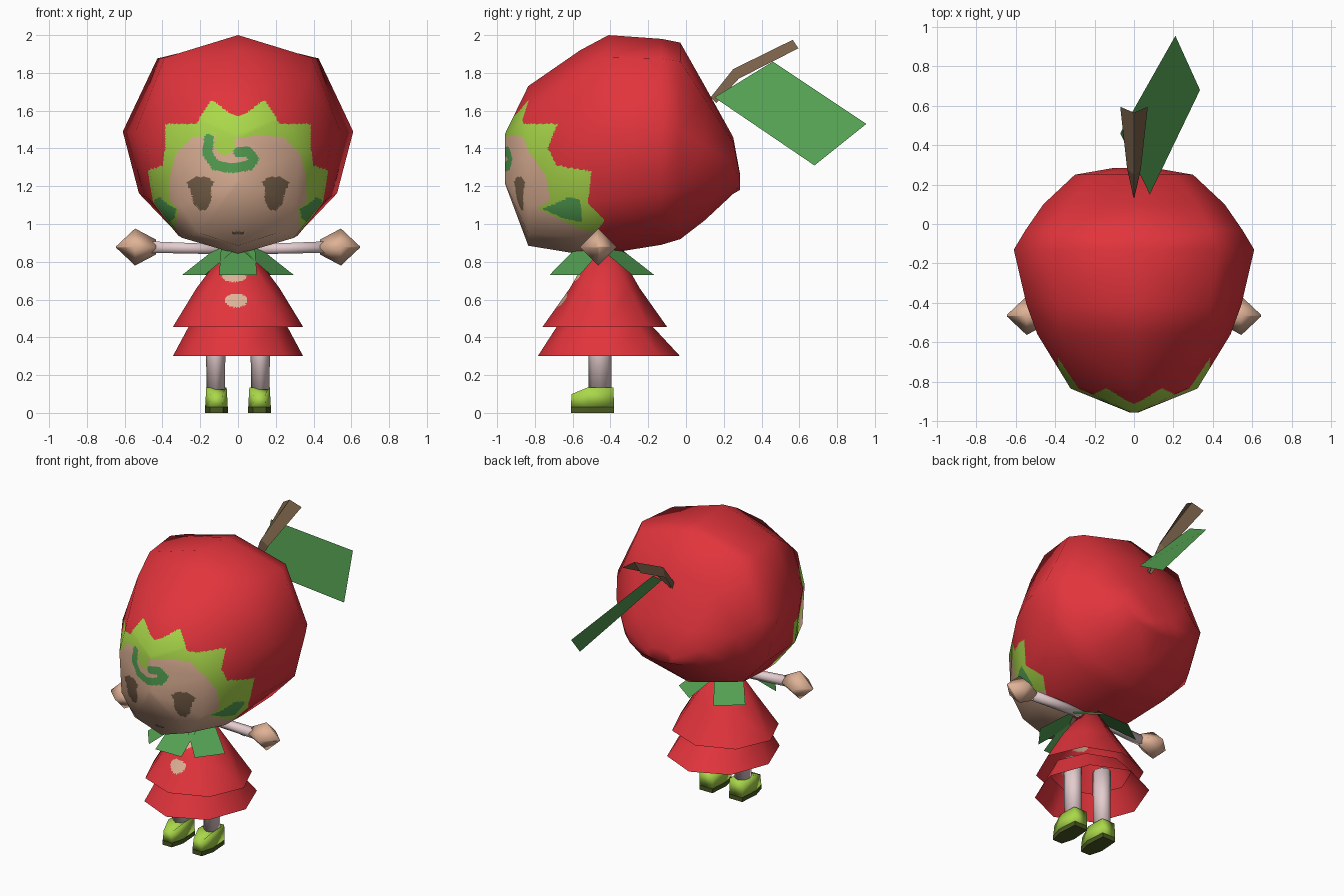
import bpy, bmesh, math
from mathutils import Vector
from mathutils.bvhtree import BVHTree
from mathutils.interpolate import poly_3d_calc
from mathutils.geometry import intersect_point_line

if "Cube" in bpy.data.objects:
    bpy.data.objects.remove(bpy.data.objects["Cube"])


def material(name, rgb):
    m = bpy.data.materials.new(name)
    m.diffuse_color = [(c / 255 / 12.92 if c < 10 else ((c / 255 + 0.055) / 1.055) ** 2.4) for c in rgb] + [1]
    m.use_nodes = True
    m.node_tree.nodes["Principled BSDF"].inputs["Base Color"].default_value = m.diffuse_color
    return m


RED = material("apple red", (226, 52, 60))
LIME = material("lime", (170, 216, 74))
SKIN = material("skin", (223, 178, 150))
GREEN = material("leaf green", (84, 160, 82))
BROWN = material("brown", (122, 98, 74))
PINK = material("pale pink", (228, 204, 206))
OLIVE = material("dark olive", (72, 88, 34))


def make(name, verts, faces, mats, smooth=True):
    mesh = bpy.data.meshes.new(name)
    bm = bmesh.new()
    vs = [bm.verts.new(v) for v in verts]
    for f in faces:
        bm.faces.new([vs[i] for i in f])
    bmesh.ops.recalc_face_normals(bm, faces=bm.faces[:])
    bm.to_mesh(mesh)
    bm.free()
    for m in mats:
        mesh.materials.append(m)
    obj = bpy.data.objects.new(name, mesh)
    bpy.context.collection.objects.link(obj)
    mesh.polygons.foreach_set("use_smooth", [smooth] * len(mesh.polygons))
    return obj


def loft(name, rings, mats, caps=(True, True), smooth=True):
    n = len(rings[0])
    faces = [(r * n + i, r * n + (i + 1) % n, (r + 1) * n + (i + 1) % n, (r + 1) * n + i)
             for r in range(len(rings) - 1) for i in range(n)]
    if caps[0]:
        faces.append(list(range(n)))
    if caps[1]:
        faces.append([(len(rings) - 1) * n + i for i in range(n)])
    return make(name, [p for r in rings for p in r], faces, mats, smooth)


def ring_z(x, y, z, rx, ry, n=8):
    return [(x + rx * math.sin(math.tau * i / n), y - ry * math.cos(math.tau * i / n), z) for i in range(n)]


def ring_x(x, y, z, r, n):
    return [(x, y + r * math.cos(math.tau * i / n), z + r * math.sin(math.tau * i / n)) for i in range(n)]


def inside(u, v, poly):
    hit = False
    for (a, b), (c, d) in zip(poly, poly[1:] + poly[:1]):
        if (b > v) != (d > v) and u < (c - a) * (v - b) / (d - b) + a:
            hit = not hit
    return hit


def paint(obj, y_limit, cuts, rule):
    """Refine the front faces, colour them by rule, keep the coarse smooth shading."""
    bm = bmesh.new()
    bm.from_mesh(obj.data)
    bmesh.ops.triangulate(bm, faces=bm.faces[:])
    bm.normal_update()
    tree = BVHTree.FromBMesh(bm)
    tris = [([v.co.copy() for v in f.verts], [v.normal.copy() for v in f.verts]) for f in bm.faces]
    edges = [e for e in bm.edges if all(v.co.y < y_limit for v in e.verts)]
    bmesh.ops.subdivide_edges(bm, edges=edges, cuts=cuts, use_grid_fill=True)
    for f in bm.faces:
        f.smooth = True
        f.material_index = rule(f.calc_center_median())
    normals = []
    for v in bm.verts:
        loc, _, i, _ = tree.find_nearest(v.co)
        w = poly_3d_calc(tris[i][0], loc)
        normals.append(sum((n * k for n, k in zip(tris[i][1], w)), Vector()).normalized())
    bm.to_mesh(obj.data)
    bm.free()
    obj.data.normals_split_custom_set_from_vertices(normals)


# Apple head: rings along y as (y, half width, bottom, top, boxiness)
def head_ring(y, w, b, t, k):
    half = [(0, 1), (0.7 + 0.13 * k, 0.81 - 0.16 * k), (1, 0.1 + 0.05 * k), (0.86 + 0.09 * k, -0.5),
            (0.57 + 0.07 * k, -0.84), (0, -1)]
    section = half + [(-x, z) for x, z in half[4:0:-1]]
    return [(x * w, y, (b + t) / 2 + z * (t - b) / 2) for x, z in section]


head_rings = [(-0.957, 0.02, 1.21, 1.48, 0), (-0.835, 0.322, 0.885, 1.73, 1), (-0.56, 0.49, 0.84, 1.92, 0.45),
              (-0.41, 0.545, 0.845, 2.0, 0.1), (-0.13, 0.61, 0.89, 1.98, 0), (-0.03, 0.55, 0.92, 1.96, 0),
              (0.1, 0.46, 1.02, 1.73, 0), (0.25, 0.3, 1.16, 1.46, 0), (0.285, 0.1, 1.18, 1.27, 0)]
head = loft("apple_head", [head_ring(*r) for r in head_rings], [RED, LIME, SKIN, GREEN, BROWN])

hood_edge = [(-0.01, 1.57), (0.05, 1.59), (0.14, 1.66), (0.2, 1.57), (0.22, 1.53), (0.385, 1.53),
             (0.385, 1.4), (0.4, 1.31), (0.52, 1.28), (0.52, 0.8), (-0.01, 0.8)]
hood_side = [(-1, 1.7), (-0.5, 1.7), (-0.65, 1.52), (-0.69, 1.4), (-0.65, 1.3), (-0.5, 1.28), (-0.52, 1.11),
             (-0.43, 1.02), (-0.5, 0.92), (-0.5, 0.8), (-1, 0.8)]
face_edge = [(-0.01, 1.45), (0.1, 1.47), (0.24, 1.46), (0.33, 1.37), (0.36, 1.25), (0.365, 1.1),
             (0.33, 0.97), (0.27, 0.8), (-0.01, 0.8)]
eye = [(0.125, 1.22), (0.16, 1.25), (0.23, 1.25), (0.27, 1.22), (0.25, 1.17), (0.235, 1.11),
       (0.2, 1.07), (0.165, 1.075), (0.14, 1.13), (0.145, 1.19)]
cheek_leaf = [(-0.76, 1.08), (-0.62, 1.14), (-0.56, 1.13), (-0.55, 1.01), (-0.65, 1.03)]
cheek_trim = [(-0.79, 1.085), (-0.58, 1.21), (-0.46, 0.98), (-0.6, 0.99)]
swirl = [Vector(p) for p in [(-0.155, 1.45), (-0.16, 1.37), (-0.12, 1.31), (-0.03, 1.295),
                             (0.06, 1.31), (0.085, 1.345), (0.05, 1.385), (0, 1.38)]]


def near_swirl(p):
    for a, b in zip(swirl, swirl[1:]):
        q, t = intersect_point_line(p, a, b)
        if (a + (b - a) * min(max(t, 0), 1) - p).length < 0.026:
            return True
    return False


def head_colour(c):
    x, z = abs(c.x), c.z
    if c.y > -0.4 or not inside(c.y, z, hood_side):
        return 0
    if x > 0.25 and inside(c.y, z, cheek_leaf):
        return 3
    if near_swirl(Vector((c.x, z))):
        return 3
    if inside(x, z, eye) or (x < 0.035 and abs(z - 0.952) < 0.006):
        return 4
    if x > 0.25 and inside(c.y, z, cheek_trim):
        return 1
    if ((c.x + 0.07) / 0.055) ** 2 + ((z - 1.43) / 0.065) ** 2 < 1:
        return 1
    if inside(x, z, face_edge):
        return 2
    return 1 if inside(x, z, hood_edge) else 0


paint(head, -0.3, 24, head_colour)

# Stem, an open folded strip, and its leaf
make("stem", [p for w, y, z, h in [(0.008, 0.16, 1.64, 0.03), (0.035, 0.28, 1.77, 0.05), (0.07, 0.595, 1.93, 0.045)]
              for p in [(-w, y, z), (0, y - 0.03, z + h), (w, y, z)]],
     [(r + i, r + i + 1, r + i + 4, r + i + 3) for r in (0, 3) for i in (0, 1)], [BROWN], False)
make("stem_leaf", [(0.08, 0.15, 1.67), (-0.07, 0.46, 1.86), (0.21, 0.955, 1.53), (0.335, 0.68, 1.31)],
     [(0, 3, 2, 1)], [GREEN], False)

# Two-layer dress, open below
dress = loft("dress", [ring_z(0, -0.43, 0.455, 0.345, 0.33), ring_z(0, -0.43, 0.66, 0.22, 0.185),
                       ring_z(0, -0.43, 0.86, 0.07, 0.07)], [RED, SKIN], (False, True))
loft("underskirt", [ring_z(0, -0.408, 0.3, 0.345, 0.377), ring_z(0, -0.43, 0.455, 0.262, 0.255)],
     [RED], (False, False))


def dress_colour(c):
    spot = ((c.x + 0.01) / 0.058) ** 2 + ((c.z - 0.595) / 0.038) ** 2 < 1
    neck = ((c.x + 0.02) / 0.065) ** 2 + ((c.z - 0.72) / 0.027) ** 2 < 1
    return int(c.y < -0.43 and (spot or neck))


paint(dress, -0.42, 20, dress_colour)

# Ring of five collar leaves
for deg in (0, 53, 144, -144, -53):
    a = math.radians(deg)
    out, side = Vector((math.sin(a), -math.cos(a), 0)), Vector((math.cos(a), math.sin(a), 0))
    mid = Vector((0, -0.465, 0))
    make("collar_leaf", [mid + out * r + side * s + Vector((0, 0, z)) for r, s, z in
                         [(0.08, -0.09, 0.87), (0.08, 0.09, 0.87), (0.295, 0.1, 0.73), (0.295, -0.1, 0.73)]],
         [(0, 1, 2, 3)], [GREEN], False)

# Limbs and shoes on both sides
for s in (-1, 1):
    loft("arm", [ring_x(s * 0.04, -0.43, 0.865, 0.03, 6), ring_x(s * 0.47, -0.47, 0.878, 0.035, 6)], [PINK])
    loft("hand", [ring_x(s * x, -0.465, 0.878, r, 4) for x, r in
                  [(0.435, 0.04), (0.545, 0.098), (0.645, 0.004)]], [SKIN])
    loft("leg", [ring_z(s * 0.118, -0.455, 0.125, 0.048, 0.06), ring_z(s * 0.118, -0.455, 0.52, 0.055, 0.063)], [PINK])

    def shoe_ring(outline, s=s):
        return [(s * 0.114 + w * k, y, z) for k, pts in ((-1, outline), (1, outline[::-1])) for w, y, z in pts]

    low = [(0.035, -0.61, 0), (0.06, -0.52, 0), (0.05, -0.38, 0)]
    rim = [(w, y, 0.03) for w, y, z in low]
    top = [(0.03, -0.605, 0.1), (0.054, -0.52, 0.135), (0.05, -0.385, 0.135)]
    loft("shoe_sole", [shoe_ring(low), shoe_ring(rim)], [OLIVE], smooth=False)
    loft("shoe", [shoe_ring(rim), shoe_ring(top)], [LIME])
